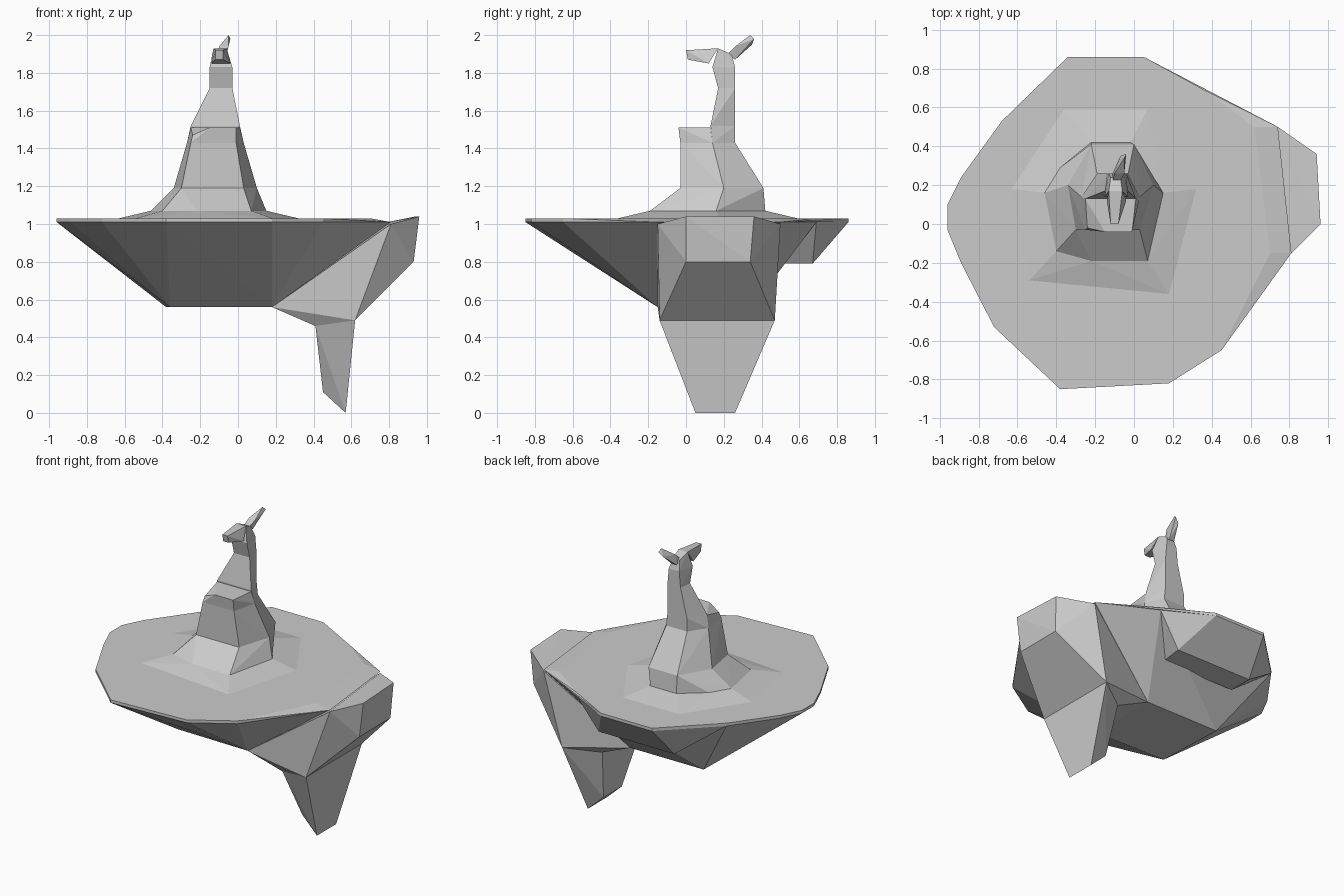
import bpy
import bmesh
import math

# Remove only the default object
default_cube = bpy.data.objects.get("Cube")
if default_cube:
    bpy.data.objects.remove(default_cube, do_unlink=True)

# Single stone colour
stone_colour = (.6, .6, .6, 1)
stone = bpy.data.materials.new("grey_stone")
stone.use_nodes = True
stone.diffuse_color = stone_colour
stone.node_tree.nodes["Principled BSDF"].inputs["Base Color"].default_value = stone_colour


def ring(outline, height):
    """Lift a flat outline to the given height."""
    return [(x, y, height) for x, y in outline]


def faceted_part(name, points):
    """Make a faceted stone chunk that wraps the given corner points."""
    bm = bmesh.new()
    for point in points:
        bm.verts.new(point)
    result = bmesh.ops.convex_hull(bm, input=bm.verts[:])
    leftovers = set(result["geom_interior"]) | set(result["geom_unused"])
    loose = [item for item in leftovers if isinstance(item, bmesh.types.BMVert)]
    bmesh.ops.delete(bm, geom=loose, context="VERTS")
    # Join coplanar triangles into larger flat facets
    bmesh.ops.dissolve_limit(bm, angle_limit=math.radians(1),
                             verts=bm.verts[:], edges=bm.edges[:])
    bmesh.ops.recalc_face_normals(bm, faces=bm.faces[:])
    mesh = bpy.data.meshes.new(name)
    bm.to_mesh(mesh)
    bm.free()
    mesh.materials.append(stone)
    part = bpy.data.objects.new(name, mesh)
    bpy.context.scene.collection.objects.link(part)
    return part


def stacked_parts(name, rings):
    """Build one chunk between each pair of neighbouring rings."""
    for level, (lower, upper) in enumerate(zip(rings, rings[1:])):
        faceted_part(f"{name}_{level + 1}", lower + upper)


# Island rim: a thin plate, its far edge sloping down to the side buttress
rim_base_height, rim_top_height = 1.01, 1.03
back_rim = [(-.34, .86), (.05, .86)]
round_rim = [(.36, .69), (.45, -.65), (.18, -.82), (-.38, -.85), (-.72, -.53),
             (-.89, -.2), (-.96, -.03), (-.96, .1), (-.89, .24), (-.68, .53)]
rim_low_side = [(.74, .5), (.81, -.15)]
rim_top_side = [(.62, .5), (.7, -.15)]
faceted_part("island_rim",
             ring(back_rim + round_rim + rim_low_side, rim_base_height)
             + ring(back_rim + round_rim + rim_top_side, rim_top_height))

# Island underside: tapers from the rim to a small four-cornered base
keel_right = [(.18, -.15), (.18, .35)]
keel_left = [(-.36, -.14), (-.38, .35)]
keel_height = .56
faceted_part("island_underside",
             ring(round_rim + rim_low_side, rim_base_height)
             + ring(keel_left + keel_right, keel_height))

# Back ledge: overhanging shelf below the back of the rim
shelf = [(.2, .67), (-.38, .67), (.18, .5), (-.38, .5)]
faceted_part("back_ledge",
             ring(back_rim + [(.36, .69), (-.68, .53)], rim_base_height)
             + ring(shelf, .79))

# Side buttress, with the pointed leg hanging from it
leg_outer = ring([(.62, -.14), (.62, .47)], .49)
leg_inner = ring([(.41, -.1), (.41, .33)], .46)
faceted_part("side_buttress",
             ring([(.96, 0), (.94, .36)], 1.04)
             + ring([(.93, 0), (.93, .34)], .8)
             + ring(rim_low_side, 1)
             + ring(keel_right, keel_height)
             + leg_outer + leg_inner)
faceted_part("hanging_leg",
             leg_outer + leg_inner
             + ring([(.57, .05), (.57, .26)], 0)
             + ring([(.45, .06), (.45, .26)], .11))

# Statue foot: low mound rising to the lower body
mound = ring([(-.36, .59), (.07, .59), (.32, .18), (.18, -.36),
              (-.54, -.29), (-.63, .18)], rim_top_height)
foot = ring([(-.46, .16), (-.4, -.14), (-.22, -.19), (.07, -.19),
             (.15, .16), (-.02, .42), (-.22, .42), (-.38, .29)], 1.07)
hips = ring([(-.34, .2), (-.3, -.03), (.03, -.03), (.1, .2),
             (0, .41), (-.22, .41)], 1.19)
waist = ring([(-.27, .14), (-.25, -.03), (-.01, -.03), (.03, .14),
              (-.03, .26), (-.19, .26)], 1.43)
stacked_parts("statue_base", [mound, foot, hips, waist])

# Belly: flat-topped block in front of the neck
faceted_part("statue_belly",
             waist[:4] + [(-.24, -.02, 1.47)]
             + ring([(-.15, -.04), (-.01, -.04), (.01, .13), (-.25, .13)], 1.51))

# Neck: narrows upward behind the belly
neck_base = [waist[0], *waist[3:]]
shoulders = ring([(-.25, .13), (.01, .13), (-.04, .26), (-.19, .26)], 1.52)
throat = ring([(-.15, .17), (-.03, .17), (-.04, .26), (-.14, .26)], 1.72)
nape = ring([(-.15, .14), (-.03, .14), (-.05, .26), (-.13, .26)], 1.83)
stacked_parts("statue_neck", [neck_base, shoulders, throat, nape])

# Head: wedge reaching forward to a narrow snout
brow = ring([(-.13, .17), (-.06, .17)], 1.93)
crown = ring([(-.12, .24), (-.07, .24)], 1.9)
faceted_part("statue_skull", nape + brow + crown)
faceted_part("statue_snout",
             brow + ring([(-.14, .12), (-.04, .12)], 1.85)
             + ring([(-.12, 0), (-.08, 0)], 1.92)
             + ring([(-.12, .01), (-.08, .01)], 1.87))

# Ear: single blade swept back and up
faceted_part("statue_ear",
             ring([(-.11, .22), (-.07, .22)], 1.9)
             + ring([(-.11, .26), (-.07, .26)], 1.87)
             + ring([(-.1, .26), (-.05, .26)], 1.94)
             + [(-.05, .34, 2), (-.04, .36, 1.98), (-.07, .35, 1.95)])
